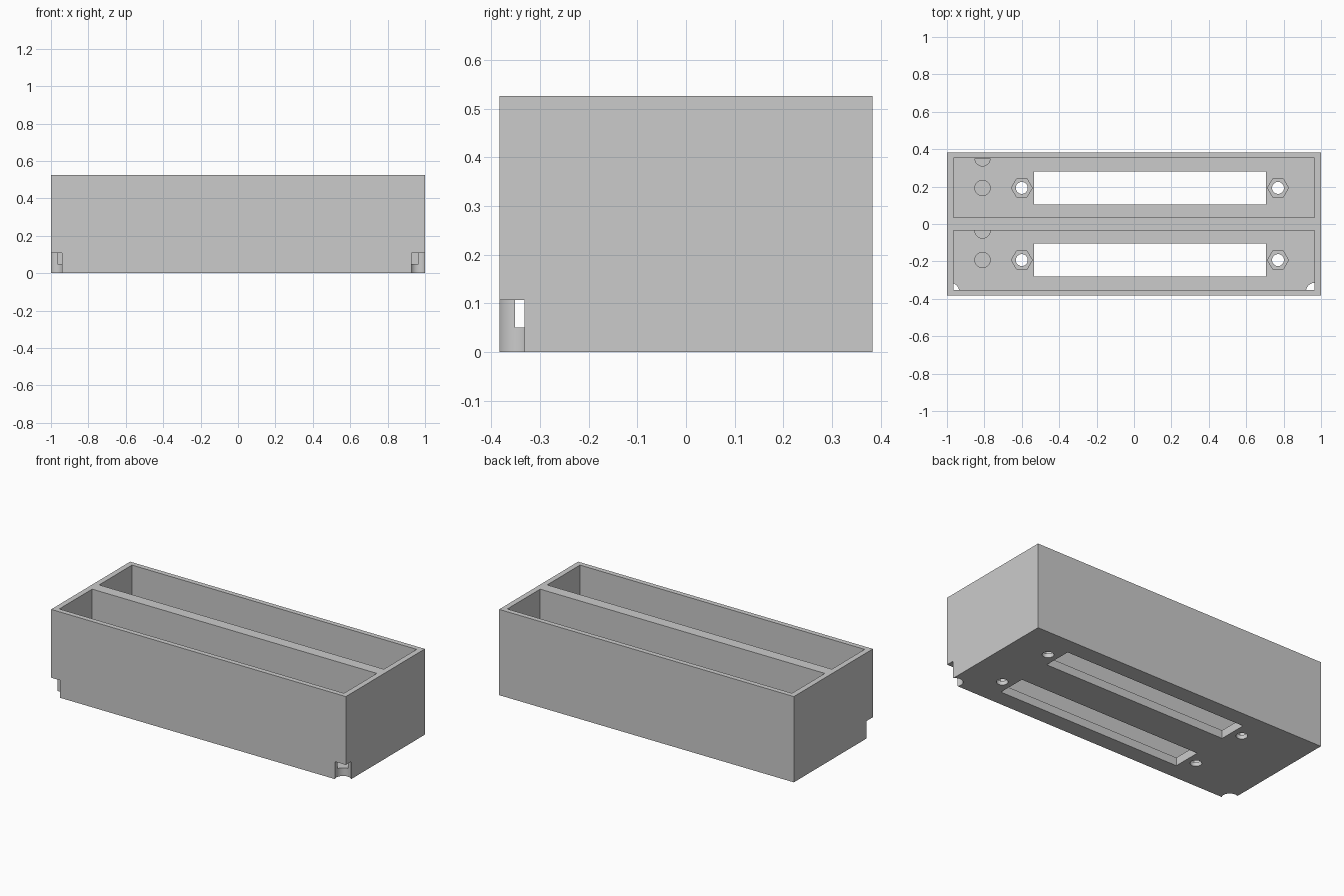
import bpy, bmesh
from math import cos, sin, tau, pi

cube = bpy.data.objects.get("Cube")
if cube:
    bpy.data.objects.remove(cube, do_unlink=True)

grey = bpy.data.materials.new("plain grey")
grey.use_nodes = True
grey.diffuse_color = (0.6, 0.6, 0.6, 1)
grey.node_tree.nodes["Principled BSDF"].inputs["Base Color"].default_value = (0.6, 0.6, 0.6, 1)


def prism(name, outline, z0, z1):
    """Extrude a flat outline from z0 up to z1."""
    bm = bmesh.new()
    face = bm.faces.new([bm.verts.new((x, y, z0)) for x, y in outline])
    top = bmesh.ops.extrude_face_region(bm, geom=[face])["geom"]
    bmesh.ops.translate(bm, vec=(0, 0, z1 - z0),
                        verts=[v for v in top if isinstance(v, bmesh.types.BMVert)])
    bmesh.ops.recalc_face_normals(bm, faces=bm.faces)
    mesh = bpy.data.meshes.new(name)
    bm.to_mesh(mesh)
    bm.free()
    mesh.materials.append(grey)
    obj = bpy.data.objects.new(name, mesh)
    bpy.context.collection.objects.link(obj)
    return obj


def rect(x0, x1, y0, y1):
    return [(x0, y0), (x1, y0), (x1, y1), (x0, y1)]


def ring(x, y, r, n):
    return [(x + r * cos(tau * i / n), y + r * sin(tau * i / n)) for i in range(n)]


def lower_half(x, y, r, n):
    return [(x + r * cos(pi + pi * i / n), y + r * sin(pi + pi * i / n)) for i in range(n + 1)]


WIDTH, DEPTH, HEIGHT, FLOOR = 1.0, 0.383, 0.526, 0.05
BELOW, ABOVE = -0.1, 0.1
case = prism("twin_connector_case", rect(-WIDTH, WIDTH, -DEPTH, DEPTH), 0, HEIGHT)


def cut(outline, z0, z1):
    """Subtract an extruded outline from the case."""
    cutter = prism("cutter", outline, z0, z1)
    cutter.hide_render = True
    mod = case.modifiers.new("cut", "BOOLEAN")
    mod.operation = "DIFFERENCE"
    mod.solver = "EXACT"
    mod.object = cutter
    bpy.context.view_layer.objects.active = case
    bpy.ops.object.modifier_apply(modifier=mod.name)
    bpy.data.objects.remove(cutter, do_unlink=True)


for y in (-0.193, 0.193):
    # Open bay with a long connector slot through its floor
    cut(rect(-0.966, 0.966, y - 0.159, y + 0.159), FLOOR, HEIGHT + 0.1)
    cut(rect(-0.535, 0.705, y - 0.088, y + 0.088), BELOW, ABOVE)
    # Screw holes with hexagonal nut recesses
    for x in (-0.6, 0.77):
        cut(ring(x, y, 0.056, 6), 0.025, ABOVE)
        cut(ring(x, y, 0.032, 32), BELOW, ABOVE)
    # Blind round recess and the half recess against the bay wall
    cut(ring(-0.81, y, 0.041, 32), 0.025, ABOVE)
    cut(lower_half(-0.81, y + 0.158, 0.041, 16), 0.025, ABOVE)

# Rounded notches at the two front bottom corners, opening into the bay
for x in (-0.98, 0.965):
    cut(ring(x, -0.36, 0.045, 48), BELOW, 0.107)

# Smooth the round holes while keeping all edges sharp
bpy.ops.object.select_all(action="DESELECT")
case.select_set(True)
bpy.context.view_layer.objects.active = case
bpy.ops.object.shade_smooth_by_angle(angle=0.5)
